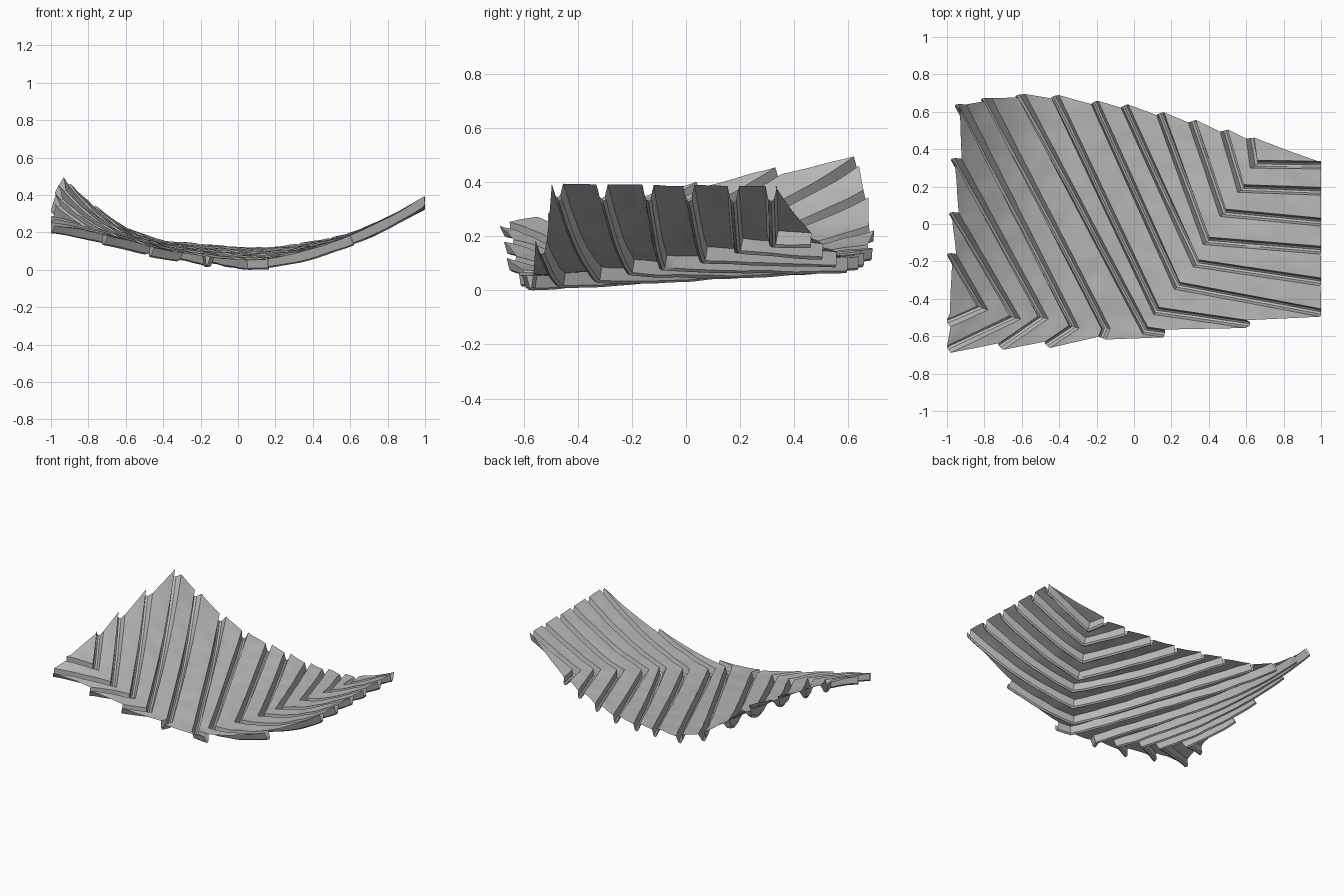
import bpy, bmesh, math
from mathutils import Vector, noise

cube = bpy.data.objects.get("Cube")
if cube:
    bpy.data.objects.remove(cube, do_unlink=True)

# Sheet height along the front and back edges, every 0.2 from x = -1 to 1
FRONT = [.25, .21, .165, .115, .08, .06, .07, .12, .19, .285, .40]
BACK = [.57, .38, .235, .165, .145, .13, .13, .16, .205, .29, .39]

# Groove centre lines in plan: back end, bend, side or front end
GROOVES = [
    ((.62, .46), (.64, .32), (1, .315)),
    ((.48, .50), (.57, .19), (1, .175)),
    ((.31, .55), (.475, .06), (1, .01)),
    ((.14, .59), (.385, -.09), (1, -.14)),
    ((-.05, .63), (.33, -.21), (1, -.31)),
    ((-.21, .65), (.23, -.33), (1, -.475)),
    ((-.42, .68), (.12, -.465), (.6, -.535)),
    ((-.60, .685), (.06, -.57), (.16, -.585)),
    ((-.78, .665), (-.15, -.56), (-.17, -.61)),
    ((-.915, .63), (-.32, -.55), (-.46, -.645)),
    ((-.94, .34), (-.485, -.50), (-.71, -.655)),
    ((-.955, .05), (-.635, -.50), (-.99, -.67)),
    ((-.97, -.17), (-.81, -.45), (-.99, -.53)),
]
FIRST_EDGE = ((.66, .455), (.83, .39), (1, .33))
LAST_EDGE = ((-.972, -.21), (-.98, -.35), (-.985, -.48))

LEG_A, LEG_B = 44, 24      # samples along each leg of a groove
PANEL_ROWS = 8             # rows across each panel
DEPTH = .055


def spline(table, x):
    """Catmull-Rom lookup for x in -1..1."""
    u = min(max((x + 1) * 5, 0), 9.9999)
    i = int(u)
    f = u - i
    b, c = table[i], table[i + 1]
    a = table[i - 1] if i > 0 else 2 * b - c
    d = table[i + 2] if i < 9 else 2 * c - b
    return b + .5 * f * (c - a + f * (2*a - 5*b + 4*c - d + f * (3*(b - c) + d - a)))


def height(x, y):
    front_y = -.5925 + .0925 * x
    back_y = .61 - .16 * x - .12 * x * x
    t = (y - front_y) / (back_y - front_y)
    return spline(FRONT, x) * (1 - t) + spline(BACK, x) * t


def on_sheet(p, drop):
    """Lift a plan point to the sheet, then push it down along the normal."""
    x, y = p
    e = .02
    n = Vector((-(height(x + e, y) - height(x - e, y)) / (2 * e),
                -(height(x, y + e) - height(x, y - e)) / (2 * e), 1)).normalized()
    wear = .005 * noise.noise(Vector((x * 9, y * 9, drop * 30)))
    v = Vector((x, y, height(x, y))) - n * (drop + wear)
    v.x = min(max(v.x, -1), 1)
    return v


def offset(line, w):
    """Move a bent line sideways by w with a mitred bend."""
    a, b, c = (Vector(p) for p in line)
    d1, d2 = (b - a).normalized(), (c - b).normalized()
    n1, n2 = Vector((-d1.y, d1.x)), Vector((-d2.y, d2.x))
    m = (n1 + n2).normalized()
    return a + n1 * w, b + m * (w / max(m.dot(n1), .5)), c + n2 * w


def sample(line):
    a, b, c = (Vector(p) for p in line)
    return ([a.lerp(b, i / LEG_A) for i in range(LEG_A)] +
            [b.lerp(c, i / LEG_B) for i in range(LEG_B + 1)])


# Rows of plan points with their drop: panels joined by sunken grooves
rows = []


def add_panel(line_a, line_b):
    sa, sb = sample(line_a), sample(line_b)
    for k in range(PANEL_ROWS + 1):
        f = k / PANEL_ROWS
        rows.append(([p.lerp(q, f) for p, q in zip(sa, sb)], 0))


edge = FIRST_EDGE
for g in GROOVES:
    add_panel(edge, offset(g, .021))
    for w, drop in ((.011, DEPTH * .85), (0, DEPTH), (-.011, DEPTH * .85)):
        rows.append((sample(offset(g, w)), drop))
    edge = offset(g, -.021)
add_panel(edge, LAST_EDGE)

# Pleated sheet
bm = bmesh.new()
grid = [[bm.verts.new(on_sheet(p, drop)) for p in pts] for pts, drop in rows]
for r0, r1 in zip(grid, grid[1:]):
    for i in range(len(r0) - 1):
        bm.faces.new((r0[i], r1[i], r1[i + 1], r0[i + 1]))
low = min(v.co.z for v in bm.verts)
for v in bm.verts:
    v.co.z -= low
bm.normal_update()
if sum(f.normal.z for f in bm.faces) < 0:
    bmesh.ops.reverse_faces(bm, faces=bm.faces[:])

mesh = bpy.data.meshes.new("pleated_sheet")
bm.to_mesh(mesh)
bm.free()
sheet = bpy.data.objects.new("pleated_sheet", mesh)
bpy.context.collection.objects.link(sheet)

# Plain grey
grey = bpy.data.materials.new("plain_grey")
grey.use_nodes = True
grey.diffuse_color = (.5, .5, .5, 1)
grey.node_tree.nodes["Principled BSDF"].inputs["Base Color"].default_value = (.5, .5, .5, 1)
mesh.materials.append(grey)

bpy.ops.object.select_all(action='DESELECT')
sheet.select_set(True)
bpy.context.view_layer.objects.active = sheet
bpy.ops.object.shade_smooth_by_angle(angle=math.radians(35))
